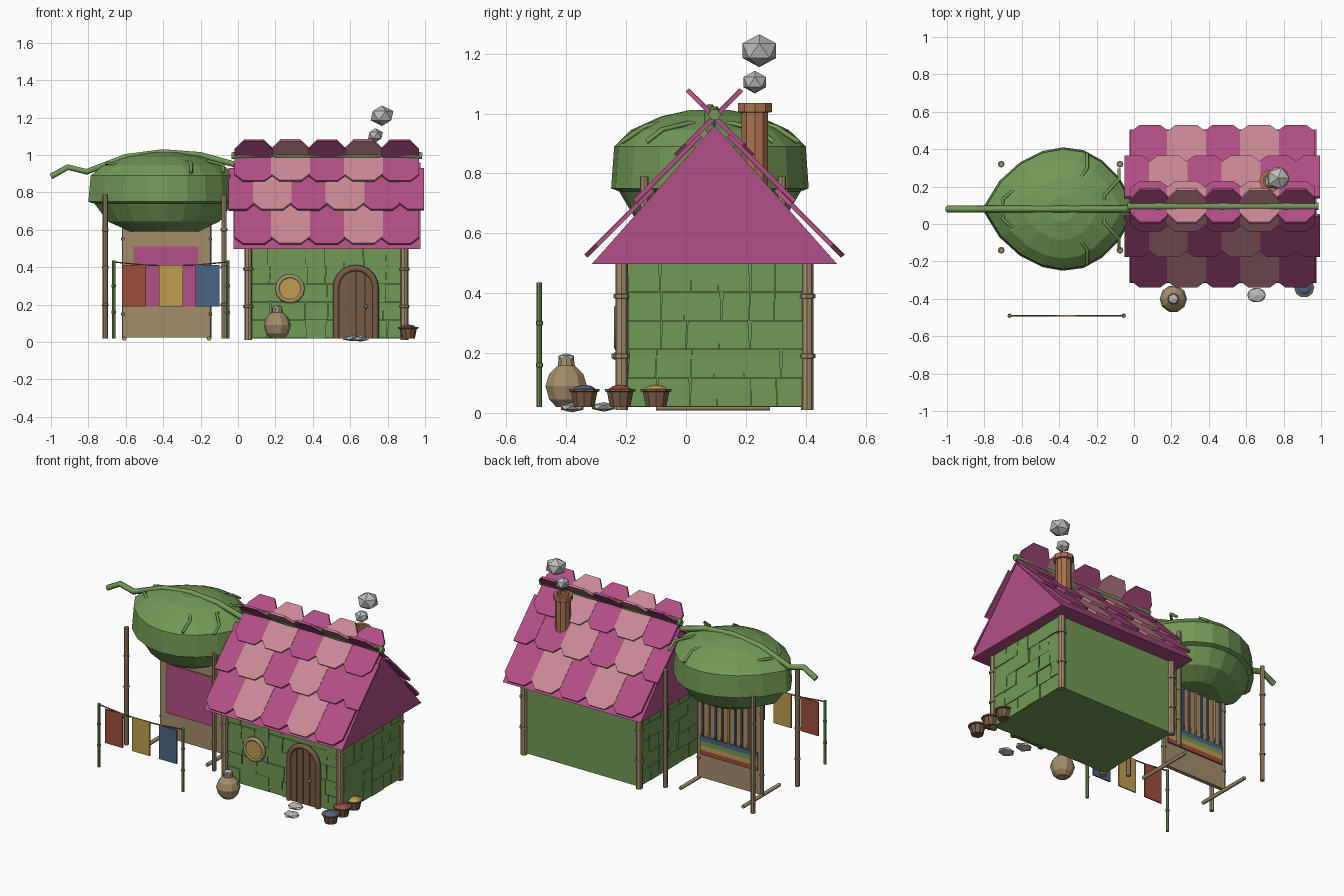
import bpy, bmesh, math, random
from mathutils import Vector

if "Cube" in bpy.data.objects:
    bpy.data.objects.remove(bpy.data.objects["Cube"])
random.seed(4)

def mat(name, r, g, b):
    m = bpy.data.materials.new(name)
    m.diffuse_color = (r, g, b, 1)
    m.use_nodes = True
    m.node_tree.nodes["Principled BSDF"].inputs["Base Color"].default_value = m.diffuse_color
    return m

GREEN = mat("leaf_green", .17, .32, .095)
MAGENTA = mat("magenta", .45, .08, .24)
PINK = mat("pink", .60, .25, .31)
TAN = mat("tan_wood", .37, .27, .15)
BROWN = mat("brown_wood", .19, .105, .06)
CLAY = mat("clay_orange", .42, .17, .085)
GREY = mat("pale_grey", .50, .50, .48)
RED = mat("red_cloth", .34, .075, .045)
GOLD = mat("gold", .52, .34, .08)
BLUE = mat("blue_cloth", .07, .13, .22)

def mesh(name, verts, faces, *mats):
    me = bpy.data.meshes.new(name)
    me.from_pydata([tuple(v) for v in verts], [], faces)
    bm = bmesh.new()
    bm.from_mesh(me)
    bmesh.ops.recalc_face_normals(bm, faces=bm.faces)
    bm.to_mesh(me)
    bm.free()
    for m in mats:
        me.materials.append(m)
    ob = bpy.data.objects.new(name, me)
    bpy.context.collection.objects.link(ob)
    return ob

def prism(name, pts, offset, m):
    """Extrude a 3D polygon along an offset."""
    n, o = len(pts), Vector(offset)
    v = [Vector(p) for p in pts]
    f = [tuple(range(n)), tuple(range(n, 2 * n))]
    f += [(i, (i + 1) % n, n + (i + 1) % n, n + i) for i in range(n)]
    return mesh(name, v + [p + o for p in v], f, m)

def box(name, x0, x1, y0, y1, z0, z1, m):
    return prism(name, [(x0, y0, z0), (x1, y0, z0), (x1, y1, z0), (x0, y1, z0)], (0, 0, z1 - z0), m)

def lathe(name, x, y, prof, m, n=8):
    v = [(x + r * math.cos(2 * math.pi * i / n), y + r * math.sin(2 * math.pi * i / n), z)
         for r, z in prof for i in range(n)]
    f = [(k * n + i, k * n + (i + 1) % n, (k + 1) * n + (i + 1) % n, (k + 1) * n + i)
         for k in range(len(prof) - 1) for i in range(n)]
    f += [tuple(range(n)), tuple(range(len(v) - n, len(v)))]
    return mesh(name, v, f, m)

def bamboo(name, x, y, z0, z1, r, m, joints):
    prof = [(r, z0)]
    for z in joints:
        prof += [(r, z - .008), (r * 1.3, z - .006), (r * 1.3, z + .006), (r, z + .008)]
    lathe(name, x, y, prof + [(r, z1)], m)

def tube(name, pts, r, m, cyclic=False):
    cu = bpy.data.curves.new(name, 'CURVE')
    cu.dimensions = '3D'
    cu.bevel_depth, cu.bevel_resolution, cu.use_fill_caps = r, 1, True
    s = cu.splines.new('POLY')
    s.points.add(len(pts) - 1)
    for p, q in zip(s.points, pts):
        p.co = (*q, 1)
    s.use_cyclic_u = cyclic
    cu.materials.append(m)
    ob = bpy.data.objects.new(name, cu)
    bpy.context.collection.objects.link(ob)
    bpy.ops.object.select_all(action='DESELECT')
    bpy.context.view_layer.objects.active = ob
    ob.select_set(True)
    bpy.ops.object.convert(target='MESH')

def blob(name, loc, scale, m, sub=1):
    bpy.ops.mesh.primitive_ico_sphere_add(subdivisions=sub, radius=1, location=loc)
    ob = bpy.context.object
    ob.name, ob.scale = name, scale
    ob.data.materials.append(m)

# house body and corner posts
box("house_body", .06, .89, -.195, .405, .02, .5, GREEN)
for x in (.055, .89):
    for y in (-.215, .405):
        bamboo("corner_post", x, y, .01, .5, .021, TAN, (.19, .39))

# stone plates on the front and both side walls
def stone_wall(name, origin, u, normal, width, cols, rows=5, height=.48):
    o, u, n = Vector(origin), Vector(u), Vector(normal)
    verts, faces = [], []
    for r in range(rows):
        xs = [0] + [width * (c + random.uniform(-.14, .14)) / cols for c in range(1, cols)] + [width]
        for c in range(cols):
            t, j = random.uniform(.007, .014), random.uniform(-.006, .006)
            z0, z1 = height * r / rows + .001, height * (r + 1) / rows - .001
            base = len(verts)
            for d in (0, t):
                for a, z in ((xs[c] + .001, z0), (xs[c + 1] - .001, z0),
                             (xs[c + 1] - .001 + j, z1), (xs[c] + .001 + j, z1)):
                    verts.append(o + u * min(max(a, 0), width) + n * d + Vector((0, 0, z)))
            faces += [tuple(base + i for i in q) for q in
                      ((0, 1, 2, 3), (4, 5, 6, 7), (0, 1, 5, 4), (1, 2, 6, 5), (2, 3, 7, 6), (3, 0, 4, 7))]
    mesh(name, verts, faces, GREEN)

stone_wall("front_stones", (.06, -.195, .02), (1, 0, 0), (0, -1, 0), .83, 8)
stone_wall("right_stones", (.89, -.195, .02), (0, 1, 0), (1, 0, 0), .6, 6)
stone_wall("left_stones", (.06, -.195, .02), (0, 1, 0), (-1, 0, 0), .6, 6)

# roof core
YC = .095
prism("roof_core", [(-.025, -.315, .497), (-.025, .505, .497), (-.025, YC, .96)], (1, 0, 0), MAGENTA)

# roof shingles: rows of scalloped slabs whose ridge row crosses at the top
for side in (-1, 1):
    up = Vector((0, -side * .41, .46)).normalized()
    nrm = Vector((0, side * .46, .41)).normalized()
    eave = Vector((0, YC + side * .41, .5))
    for row, (s0, s1) in enumerate(((.005, .32), (.25, .56), (.455, .765))):
        odd = row == 1
        for i in range(6 if odd else 5):
            cx = (-.012 if odd else .085) + .195 * i
            outline = [(-.55, s0), (.55, s0), (1, s0 + .05), (1, s1 - .07),
                       (.5, s1), (-.5, s1), (-1, s1 - .07), (-1, s0 + .05)]
            pts = []
            for a, s in outline:
                x = min(max(cx + a * .104, -.05), .995)
                lift = .022 - .018 * (s - s0) / (s1 - s0) + .002 * (i % 2)
                pts.append(eave + up * s + nrm * lift + Vector((x, 0, 0)))
            prism("shingle", pts, nrm * .014, PINK if i in (1, 3) else MAGENTA)
tube("ridge_pole", [(-.035 + .17 * i, YC, 1.0 + (.006 if i % 2 else -.004)) for i in range(7)], .021, GREEN)

# chimney and smoke
lathe("chimney", .73, .23, [(.047, .74), (.047, 1.003), (.06, 1.005), (.06, 1.035), (.04, 1.035), (.04, 1.01)], CLAY, 10)
blob("smoke_small", (.735, .23, 1.105), (.044, .044, .038), GREY)
blob("smoke_large", (.77, .245, 1.21), (.068, .066, .055), GREY)

# arched door made of planks
def arch_z(x, hw, top):
    return top - hw + math.sqrt(max(hw * hw - x * x, 0))

for i in range(4):
    a, b = -.095 + .0475 * i + .001, -.095 + .0475 * (i + 1) - .001
    top = [(a + (b - a) * k / 4) for k in range(5)]
    pts = [(.63 + b, -.2, .02), (.63 + a, -.2, .02)] + [(.63 + x, -.2, arch_z(x, .096, .385)) for x in top]
    prism("door_plank", pts, (0, -.024, 0), BROWN)
arc = [(.63 + .105 * math.cos(t * math.pi / 10), -.22, .29 + .105 * math.sin(t * math.pi / 10)) for t in range(11)]
tube("door_frame", [(.735, -.22, .02)] + arc + [(.525, -.22, .02)], .018, BROWN)
blob("door_knob", (.685, -.238, .19), (.013,) * 3, GREY)

# round window
def ring(r, y, n=14):
    return [(.278 + r * math.cos(2 * math.pi * i / n), y, .285 + r * math.sin(2 * math.pi * i / n)) for i in range(n)]
prism("window_pane", ring(.064, -.2), (0, -.035, 0), GOLD)
tube("window_rim", ring(.068, -.228), .013, TAN, True)

# jar, stepping stones and dye pots
lathe("jar", .21, -.4, [(.035, .02), (.06, .045), (.073, .09), (.06, .13), (.03, .158), (.027, .18)], TAN, 10)
blob("jar_stopper", (.21, -.4, .185), (.03, .03, .014), GREY)
blob("stepping_stone", (.655, -.38, .018), (.056, .045, .016), GREY)
blob("stepping_stone", (.61, -.275, .02), (.056, .045, .016), GREY)
for y, m in ((-.34, BLUE), (-.22, RED), (-.1, GOLD)):
    lathe("dye_pot", .91, y, [(.036, .02), (.046, .07), (.054, .072), (.054, .08), (.042, .08)], BROWN, 10)
    lathe("dye", .91, y, [(.044, .078), (.025, .09), (.004, .093)], m, 10)

# leaf canopy: rings of a leaf outline stacked into a closed dome and bowl
LC = Vector((-.39, .08, 0))
half = [(-.41, .02), (-.33, .15), (-.22, .25), (-.1, .31), (.01, .33), (.12, .315), (.22, .26), (.31, .17), (.39, .03)]
leaf = [(x, -w) for x, w in half] + [(x, w) for x, w in reversed(half)]
layers = [(.45, .59), (.75, .645), (.92, .74), (1, .75), (.97, .89), (.8, .945), (.5, .99), (.2, 1.012)]
n = len(leaf)
v = [LC + Vector((x * s, y * s, z)) for s, z in layers for x, y in leaf]
f = [(k * n + i, k * n + (i + 1) % n, (k + 1) * n + (i + 1) % n, (k + 1) * n + i)
     for k in range(len(layers) - 1) for i in range(n)]
mesh("leaf_canopy", v, f + [tuple(range(n)), tuple(range(len(v) - n, len(v)))], GREEN)
tube("leaf_stem", [(-1, .08, .885), (-.91, .08, .935), (-.81, .08, .91), (-.6, .08, .99), (-.4, .08, 1.015),
                   (-.2, .08, 1.0), (-.02, .08, .95)], .018, GREEN)
for s in (-1, 1):
    for x, k in ((-.7, .55), (-.52, .9), (-.33, 1), (-.16, .72)):
        tube("leaf_vein", [(x, .08, .985 - .12 * (1 - k)), (x, .08 + s * .1 * k, .985 - .06 * (1 - k)),
                           (x + .08, .08 + s * .22 * k, .955 - .03 * (1 - k)),
                           (x + .08, .08 + s * .295 * k, .905)], .009, GREEN)

# canopy posts
for x in (-.71, -.075):
    for y in (-.14, .32):
        bamboo("canopy_post", x, y, .02, .79, .014, TAN, (.2, .4, .6))

# loom: board, uprights, feet, front cloth, back threads and woven bands
box("loom_board", -.61, -.155, .07, .095, .025, .64, TAN)
box("loom_cloth", -.56, -.21, .062, .07, .19, .51, MAGENTA)
for x in (-.608, -.155):
    bamboo("loom_upright", x, .085, .02, .64, .013, TAN, (.15, .55))
    tube("loom_foot", [(x, -.1, .018), (x, .28, .018)], .012, TAN)
for k, m in enumerate((RED, GOLD, GREEN, BLUE)):
    box("woven_band", -.59, -.175, .095, .104, .18 + .03 * k, .21 + .03 * k, m)
for i in range(9):
    x = -.57 + .047 * i
    m = (BLUE, GOLD, BROWN)[i % 3]
    box("warp_thread", x - .006, x + .006, .1, .108, .3, .63, m)
    blob("thread_weight", (x, .108, .32), (.01, .01, .014), m)

# washing line
for x in (-.665, -.055):
    bamboo("line_post", x, -.49, .02, .435, .009, GREEN, (.16, .3))
tube("line_rope", [(-.665, -.49, .428), (-.5, -.49, .412), (-.36, -.49, .407), (-.22, -.49, .412), (-.055, -.49, .428)], .004, BROWN)
for x, m in ((-.555, RED), (-.358, GOLD), (-.163, BLUE)):
    box("hanging_cloth", x - .064, x + .064, -.494, -.486, .19, .412, m)
